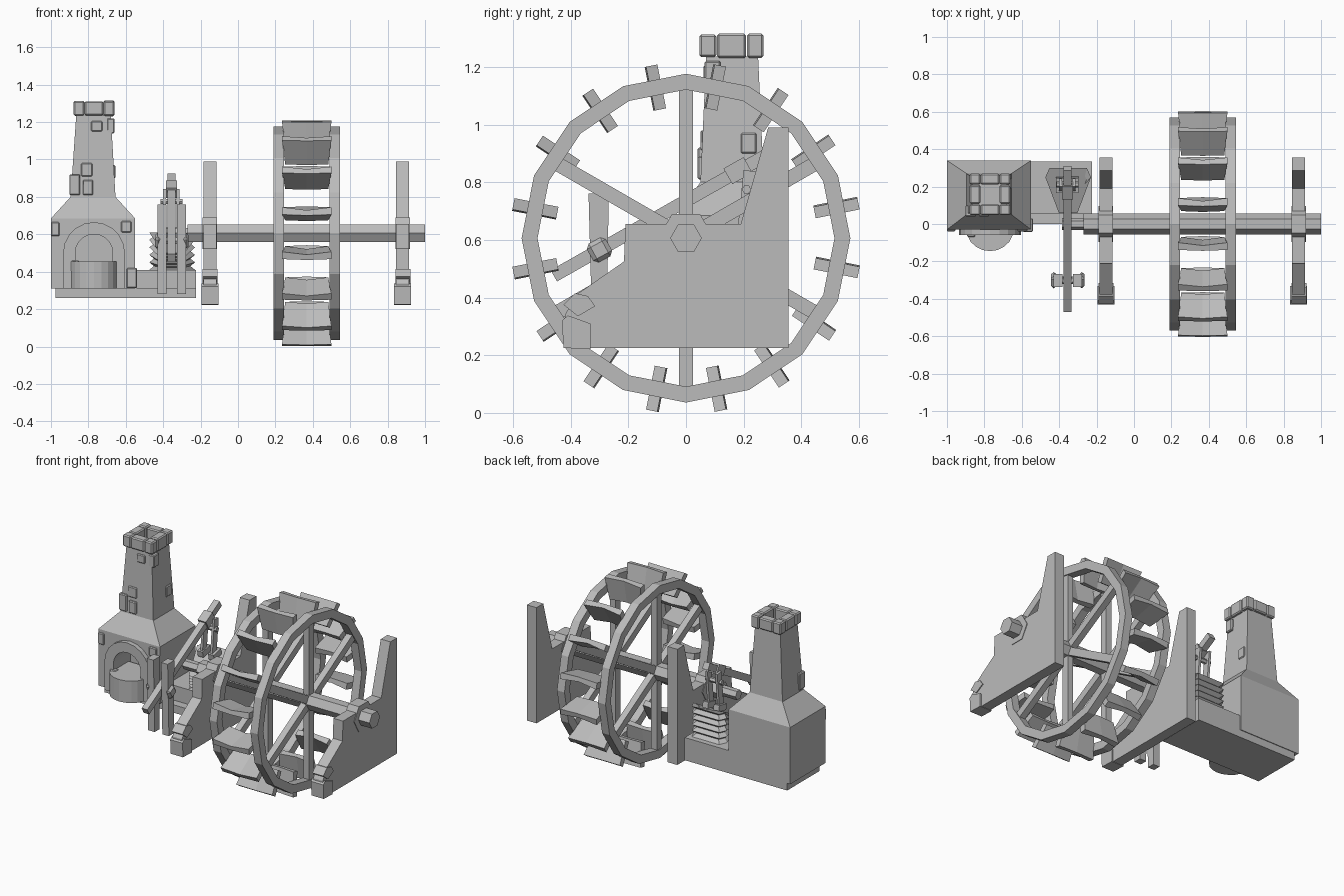
import bpy, bmesh, math, random
from mathutils import Matrix, Vector

if "Cube" in bpy.data.objects:
    bpy.data.objects.remove(bpy.data.objects["Cube"])

random.seed(4)
mat = bpy.data.materials.new("plain grey")
mat.diffuse_color = (0.5, 0.5, 0.5, 1)
mat.use_nodes = True
mat.node_tree.nodes["Principled BSDF"].inputs["Base Color"].default_value = mat.diffuse_color
AXLE_Z = 0.606


def finish(name, bm):
    bmesh.ops.recalc_face_normals(bm, faces=bm.faces)
    me = bpy.data.meshes.new(name)
    bm.to_mesh(me)
    bm.free()
    me.materials.append(mat)
    ob = bpy.data.objects.new(name, me)
    bpy.context.collection.objects.link(ob)
    return ob


def loft(bm, loops):
    """Join closed loops of equal length and cap both ends."""
    rings = [[bm.verts.new(p) for p in l] for l in loops]
    n = len(rings[0])
    for a, b in zip(rings, rings[1:]):
        for i in range(n):
            bm.faces.new((a[i], a[(i + 1) % n], b[(i + 1) % n], b[i]))
    bm.faces.new(rings[0])
    bm.faces.new(rings[-1])


def prism_x(name, pts, x0, x1):
    bm = bmesh.new()
    loft(bm, [[(x, y, z) for y, z in pts] for x in (x0, x1)])
    return finish(name, bm)


def prism_y(name, pts, y0, y1):
    bm = bmesh.new()
    loft(bm, [[(x, y, z) for x, z in pts] for y in (y0, y1)])
    return finish(name, bm)


def stack(name, levels):
    """Rectangles (x0, x1, y0, y1, z) lofted upwards."""
    bm = bmesh.new()
    loft(bm, [[(a, c, z), (b, c, z), (b, d, z), (a, d, z)] for a, b, c, d, z in levels])
    return finish(name, bm)


def box(name, x0, x1, y0, y1, z0, z1):
    return stack(name, [(x0, x1, y0, y1, z0), (x0, x1, y0, y1, z1)])


def tilted(name, centre, size, angle=0.0, axis='X', bevel=0.0):
    bm = bmesh.new()
    m = Matrix.Translation(centre) @ Matrix.Rotation(angle, 4, axis) @ Matrix.Diagonal((*size, 1))
    bmesh.ops.create_cube(bm, size=1, matrix=m)
    if bevel:
        bmesh.ops.bevel(bm, geom=bm.edges[:], offset=bevel, segments=1, affect='EDGES')
    return finish(name, bm)


def ngon(r, n, cy=0.0, cz=AXLE_Z, start=0.0):
    return [(cy + r * math.cos(start + math.tau * i / n),
             cz + r * math.sin(start + math.tau * i / n)) for i in range(n)]


# Water wheel rims with three crossing beams each
for side, x0 in (("left", 0.19), ("right", 0.49)):
    x1 = x0 + 0.055
    bm = bmesh.new()
    rings = [[bm.verts.new((x, y, z)) for y, z in ngon(r, 16)]
             for x, r in ((x0, 0.57), (x1, 0.57), (x1, 0.515), (x0, 0.515))]
    for k in range(4):
        a, b = rings[k], rings[(k + 1) % 4]
        for i in range(16):
            j = (i + 1) % 16
            bm.faces.new((a[i], a[j], b[j], b[i]))
    finish(side + "_rim", bm)
    for k in range(3):
        tilted(side + "_spoke", (x0 + 0.0275, 0, AXLE_Z), (0.042, 0.05, 1.04), k * math.pi / 3)

# Bent paddles around the wheel
for k in range(16):
    bm = bmesh.new()
    m = Matrix.Translation((0.3675, 0, AXLE_Z)) @ Matrix.Rotation(math.tau * (k + 0.5) / 16, 4, 'X')
    loops = []
    for x, dip in ((-1, 0.0), (0, 0.016), (1, 0.0)):
        loops.append([m @ Vector((x * w, t + dip * s, r))
                      for w, t, r, s in ((0.115, -0.02, 0.455, -0.3), (0.132, -0.02, 0.61, -0.3),
                                         (0.132, 0.02, 0.61, -1), (0.115, 0.02, 0.455, -1))])
    loft(bm, loops)
    finish("paddle", bm)

# Axle
prism_x("axle", ngon(0.055, 6), -0.27, 1.0)
prism_x("axle_tip", ngon(0.033, 6), -0.385, -0.26)

# Side supports with bearings and foot stones
profile = [(-0.42, 0.225), (0.355, 0.225), (0.355, 0.99), (0.285, 0.99), (0.19, 0.655),
           (-0.21, 0.655), (-0.215, 0.525), (-0.38, 0.41), (-0.42, 0.34)]
for side, x0 in (("left", -0.185), ("right", 0.845)):
    x1 = x0 + 0.07
    prism_x(side + "_support", profile, x0, x1)
    prism_x(side + "_bearing", ngon(0.097, 6), x0 - 0.004, x1 + 0.004)
    prism_x(side + "_foot_stone", [(-0.425, 0.225), (-0.332, 0.222), (-0.332, 0.31), (-0.41, 0.338),
                                   (-0.43, 0.32)], x0 - 0.01, x1 + 0.01)
    prism_x(side + "_upper_stone", [(-0.425, 0.375), (-0.385, 0.415), (-0.34, 0.405), (-0.315, 0.37),
                                    (-0.375, 0.335)], x0 - 0.004, x1 + 0.006)

# Furnace body, hood and chimney
box("base_slab", -0.975, -0.225, 0.0, 0.335, 0.26, 0.312)
body = box("furnace_body", -1.0, -0.55, -0.03, 0.34, 0.31, 0.685)
stack("furnace_hood", [(-1.0, -0.55, -0.03, 0.34, 0.685), (-0.895, -0.655, 0.05, 0.27, 0.8)])
stack("chimney", [(-0.895, -0.655, 0.05, 0.27, 0.8), (-0.865, -0.68, 0.07, 0.25, 1.235)])


def arch(r):
    pts = [(-0.77 + r * math.cos(math.pi * i / 10), 0.5 + r * math.sin(math.pi * i / 10))
           for i in range(11)]
    return pts + [(-0.77 - r, 0.31), (-0.77 + r, 0.31)]


# Mouth of the furnace
cutter = prism_y("mouth_cutter", [(x, z + 0.002) for x, z in arch(0.1)], -0.1, 0.12)
cutter.hide_render = True
cutter.hide_viewport = True
cut = body.modifiers.new("mouth", 'BOOLEAN')
cut.operation = 'DIFFERENCE'
cut.object = cutter
cut.solver = 'EXACT'
bm = bmesh.new()
outer, inner = arch(0.165), arch(0.1)
rows = [[bm.verts.new((x, y, z)) for x, z in pts]
        for pts, y in ((outer, -0.02), (outer, -0.06), (inner, -0.06), (inner, -0.02))]
order = [11] + list(range(10, -1, -1)) + [12]
for k in range(4):
    a, b = rows[k], rows[(k + 1) % 4]
    for i, j in zip(order, order[1:]):
        bm.faces.new((a[i], a[j], b[j], b[i]))
for i in (11, 12):
    bm.faces.new([r[i] for r in rows])
finish("mouth_arch", bm)
basin = [(-0.77 + 0.127 * math.cos(a), -0.025 + 0.12 * math.sin(a))
         for a in (math.pi + math.pi * i / 10 for i in range(11))]
basin += [(-0.665, 0.1), (-0.875, 0.1)]
bm = bmesh.new()
loft(bm, [[(x, y, z) for x, y in basin] for z in (0.31, 0.455)])
finish("hearth_basin", bm)

# Crown of stones around the chimney top
cx, cy = -0.77, 0.158
for i in (-1, 0, 1):
    for j in (-1, 0, 1):
        if i or j:
            sx, sy = (0.1 if i == 0 else 0.058), (0.1 if j == 0 else 0.058)
            h = 0.08 + random.uniform(-0.006, 0.006)
            tilted("crown_stone", (cx + i * 0.08, cy + j * 0.082, 1.273), (sx, sy, h), bevel=0.007)

# Loose stones standing out of the masonry
for x0, x1, y0, y1, z0, z1 in (
        (-0.785, -0.725, 0.06, 0.09, 1.15, 1.205), (-0.7, -0.66, 0.065, 0.12, 1.14, 1.22),
        (-0.84, -0.778, 0.05, 0.09, 0.91, 0.98), (-0.902, -0.845, 0.04, 0.1, 0.81, 0.92),
        (-0.83, -0.775, 0.04, 0.08, 0.81, 0.89), (-1.0, -0.955, -0.04, 0.02, 0.59, 0.665),
        (-0.625, -0.57, -0.04, 0.02, 0.61, 0.67), (-0.595, -0.54, -0.042, 0.03, 0.312, 0.42),
        (-0.892, -0.85, -0.07, -0.03, 0.4, 0.46), (-0.7, -0.655, 0.19, 0.245, 0.9, 0.97)):
    tilted("wall_stone", ((x0 + x1) / 2, (y0 + y1) / 2, (z0 + z1) / 2),
           (x1 - x0, y1 - y0, z1 - z0), bevel=0.005)

# Bellows: plinth and pleated wedge opening towards the back
box("bellows_plinth", -0.552, -0.225, 0.055, 0.335, 0.31, 0.41)
bm = bmesh.new()
loops = []
for k in range(11):
    s = 1.0 if k % 2 == 0 else 0.8
    zf, zb = 0.41 + 0.009 * k, 0.41 + 0.02 * k
    loops.append([(-0.352 + x * s, 0.18 + (y - 0.18) * s, z) for x, y, z in (
        (-0.05, 0.06, zf), (0.05, 0.06, zf), (0.122, 0.25, zb), (0.1, 0.3, zb),
        (-0.1, 0.3, zb), (-0.122, 0.25, zb))])
loft(bm, loops)
finish("bellows", bm)

# Lever beam on two posts, with pivot and hanging links
slope = math.atan2(0.42, 0.74)
tilted("lever", (-0.356, -0.08, 0.69), (0.042, 0.87, 0.045), slope)
tilted("lever_band", (-0.356, 0.18, 0.84), (0.06, 0.08, 0.062), slope)
for s in (-1, 1):
    stack("lever_post", [(-0.354 + s * 0.052 - 0.024, -0.354 + s * 0.052 + 0.024, -0.325, -0.275, 0.28),
                         (-0.354 + s * 0.052 - 0.024, -0.354 + s * 0.052 + 0.024, -0.338, -0.268, 0.76)])
    tilted("pivot_cap", (-0.354 + s * 0.075, -0.3, 0.565), (0.03, 0.075, 0.075), 0.5, bevel=0.015)
    tilted("link_plate", (-0.356 + s * 0.036, 0.21, 0.72), (0.016, 0.045, 0.24), -0.1)
    tilted("link_foot", (-0.356 + s * 0.04, 0.21, 0.61), (0.04, 0.08, 0.04), 0.2)
prism_x("pivot_pin", ngon(0.02, 6, -0.3, 0.565), -0.445, -0.265)
prism_x("link_pin", ngon(0.016, 6, 0.21, 0.775), -0.415, -0.297)
